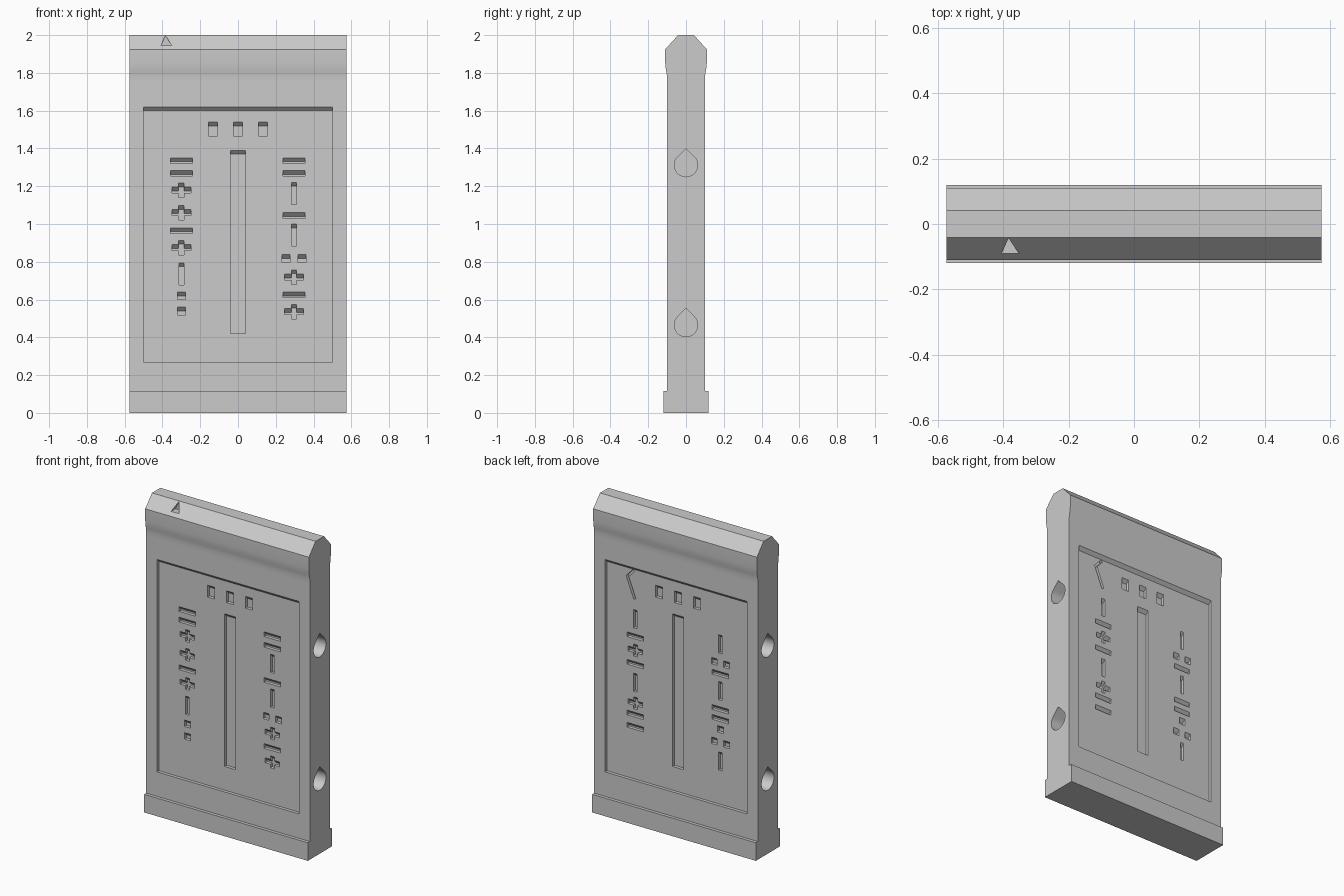
import bpy, bmesh, math

cube = bpy.data.objects.get("Cube")
if cube:
    bpy.data.objects.remove(cube, do_unlink=True)

grey = bpy.data.materials.new("light_grey")
grey.use_nodes = True
grey.diffuse_color = (0.6, 0.6, 0.6, 1)
grey.node_tree.nodes["Principled BSDF"].inputs["Base Color"].default_value = (0.6, 0.6, 0.6, 1)

HALF = 0.575      # half the width
FACE = 0.1        # half the slab thickness
DEPTH = 0.02      # depth of every recess
FLOOR = FACE - DEPTH


def prism(bm, ring_a, ring_b):
    """Close the solid between two matching rings of points."""
    a = [bm.verts.new(p) for p in ring_a]
    b = [bm.verts.new(p) for p in ring_b]
    bm.faces.new(a)
    bm.faces.new(b[::-1])
    for i in range(len(a)):
        j = (i + 1) % len(a)
        bm.faces.new((a[j], a[i], b[i], b[j]))


def to_object(bm, name):
    bmesh.ops.recalc_face_normals(bm, faces=bm.faces)
    mesh = bpy.data.meshes.new(name)
    bm.to_mesh(mesh)
    bm.free()
    mesh.materials.append(grey)
    obj = bpy.data.objects.new(name, mesh)
    bpy.context.collection.objects.link(obj)
    return obj


def pocket(bm, side, u, w, bottom, top, surface):
    """Recess with a 45 degree overhang along its upper edge."""
    x, air = -side * u, 0.01

    def ring(y, z):
        return [(x - w, side * y, bottom), (x + w, side * y, bottom),
                (x + w, side * y, z), (x - w, side * y, z)]
    prism(bm, ring(surface + air, top + air), ring(surface - DEPTH, top - DEPTH))


# Slab: side profile with plinth, flared head and bevelled top
half = [(0.12, 0), (0.12, 0.115), (FACE, 0.115), (FACE, 1.75), (FACE, 1.78), (0.103, 1.8),
        (0.107, 1.82), (0.11, 1.85), (0.11, 1.925), (0.042, 2)]
profile = half + [(-y, z) for y, z in reversed(half)]
bm = bmesh.new()
prism(bm, [(-HALF, y, z) for y, z in profile], [(HALF, y, z) for y, z in profile])
slab = to_object(bm, "slab")

# Cutters are grouped so that the solids within one group never overlap
panels, across, upright = (bmesh.new() for _ in range(3))

# Marks of each column: kind and upper edge
FRONT, BACK = -1, 1
columns = [
    (FRONT, -0.3, [("bar", 1.35), ("bar", 1.283), ("plus", 1.217), ("plus", 1.098), ("bar", 0.98),
                   ("plus", 0.913), ("post", 0.794), ("dot", 0.64), ("dot", 0.56)]),
    (FRONT, 0.297, [("bar", 1.35), ("bar", 1.283), ("post", 1.22), ("bar", 1.06), ("post", 1.0),
                    ("pair", 0.838), ("plus", 0.757), ("bar", 0.64), ("plus", 0.574)]),
    (BACK, -0.3, [("post", 1.344), ("bar", 1.19), ("plus", 1.125), ("bar", 1.015),
                  ("post", 0.94), ("plus", 0.79), ("bar", 0.693), ("bar", 0.615)]),
    (BACK, 0.297, [("post", 1.344), ("pair", 1.187), ("bar", 1.112), ("post", 1.047), ("bar", 0.888),
                   ("bar", 0.825), ("dot", 0.765), ("pair", 0.681), ("post", 0.6)]),
]
for side, u, marks in columns:
    for kind, top in marks:
        if kind == "bar":
            pocket(across, side, u, 0.058, top - 0.03, top, FLOOR)
        elif kind == "post":
            pocket(upright, side, u, 0.013, top - 0.116, top, FLOOR)
        elif kind == "plus":
            pocket(across, side, u, 0.05, top - 0.053, top - 0.022, FLOOR)
            pocket(upright, side, u, 0.014, top - 0.076, top, FLOOR)
        else:
            for offset in ((0,) if kind == "dot" else (-0.0425, 0.0425)):
                pocket(across, side, u + offset, 0.021, top - 0.041, top, FLOOR)

# Recessed panel, long slot and three windows on both faces
for side in (FRONT, BACK):
    pocket(panels, side, 0, 0.5, 0.27, 1.62, FACE)
    pocket(upright, side, 0, 0.04, 0.42, 1.39, FLOOR)
    for u in (-0.133, 0, 0.133):
        pocket(across, side, u, 0.024, 1.465, 1.54, FLOOR)

# Bent groove in the upper corner of the back panel
bend = [(0.318, 1.597), (0.365, 1.545), (0.311, 1.41), (0.296, 1.416), (0.347, 1.543), (0.306, 1.588)]
prism(across, [(x, FLOOR + 0.003, z) for x, z in bend], [(x, FLOOR - DEPTH, z) for x, z in bend])

# Triangular notch in the front bevel
notch = [(-0.407, 1.946), (-0.352, 1.946), (-0.384, 1.998)]
prism(across, [(x, -0.15, z) for x, z in notch], [(x, -0.045, z) for x, z in notch])

# Teardrop dowel holes in both ends
R, STEPS = 0.062, 24
tear = [(0, R * math.sqrt(2))]
for i in range(STEPS + 1):
    a = math.radians(135 + 270 * i / STEPS)
    tear.append((R * math.cos(a), R * math.sin(a)))
for end in (-1, 1):
    for height in (0.465, 1.312):
        prism(across, [(end * (HALF + 0.05), y, height + z) for y, z in tear],
              [(end * (HALF - 0.15), y, height + z) for y, z in tear])

# Carve the groups one after another
bpy.context.view_layer.objects.active = slab
for name, group in (("panel_cutter", panels), ("across_cutter", across), ("upright_cutter", upright)):
    cutter = to_object(group, name)
    cutter.hide_render = True
    mod = slab.modifiers.new(name, "BOOLEAN")
    mod.operation = "DIFFERENCE"
    mod.solver = "EXACT"
    mod.object = cutter
    bpy.ops.object.modifier_apply(modifier=name)
    bpy.data.objects.remove(cutter, do_unlink=True)

bpy.ops.object.select_all(action="DESELECT")
slab.select_set(True)
bpy.ops.object.shade_smooth_by_angle(angle=math.radians(25))
